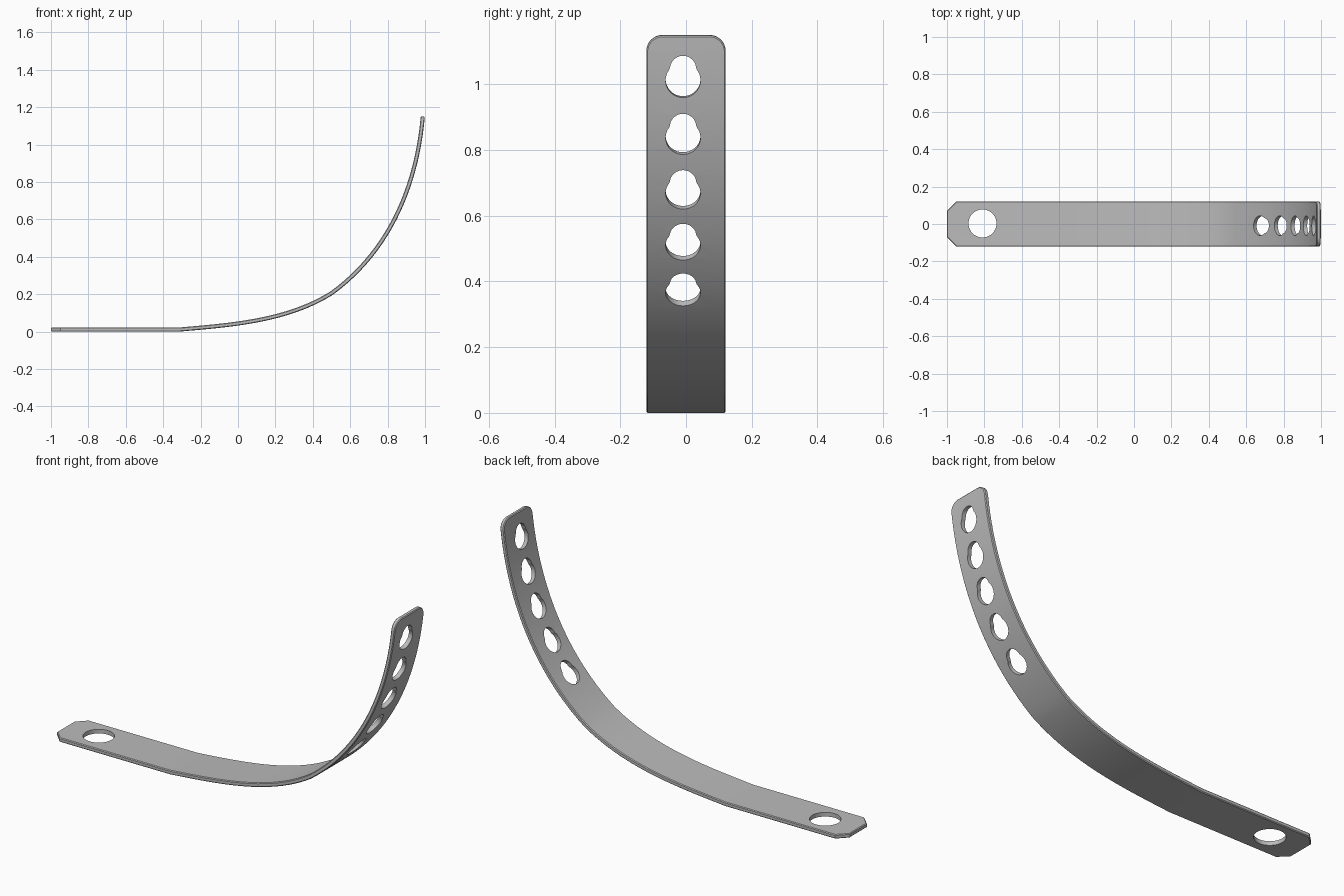
import bpy, bmesh
from math import sin, cos, pi, radians, sqrt
from mathutils import Vector
from mathutils.geometry import interpolate_bezier

HALF_W, HALF_T, CORNER = 0.121, 0.011, 0.05

if "Cube" in bpy.data.objects:
    bpy.data.objects.remove(bpy.data.objects["Cube"])

steel = bpy.data.materials.new("grey steel")
steel.use_nodes = True
colour = (0.5, 0.5, 0.5, 1)
steel.diffuse_color = colour
steel.node_tree.nodes["Principled BSDF"].inputs["Base Color"].default_value = colour


def bend(p, a0, q, a1, reach):
    """Curve from p to q with start and end angles in degrees."""
    def direction(a):
        return Vector((cos(radians(a)), sin(radians(a))))
    p, q = Vector(p), Vector(q)
    pts = interpolate_bezier(p, p + direction(a0) * reach, q - direction(a1) * reach, q, 24)
    return [Vector(v[:2]) for v in pts]


# Centre line of the strap: straight tail, gentle sweep, upright curl
path = [Vector((-1, HALF_T))]
path += bend((-0.31, HALF_T), 5, (0.5, 0.205), 32, 0.28)
path += bend((0.5, 0.205), 36, (0.988, 1.15), 85, 0.378)[1:]
dist = [0.0]
for a, b in zip(path, path[1:]):
    dist.append(dist[-1] + (b - a).length)
LENGTH = dist[-1]


def tangent(i):
    a, b = path[max(i - 1, 0)], path[min(i + 1, len(path) - 1)]
    return (b - a).normalized()


def on_path(s, h):
    """Position at distance s along the strap and height h off its centre."""
    i = 0
    while i < len(path) - 2 and s > dist[i + 1]:
        i += 1
    f = (s - dist[i]) / (dist[i + 1] - dist[i])
    p = path[i].lerp(path[i + 1], f)
    t = Vector((1, 0)) if i == 0 else tangent(i).lerp(tangent(i + 1), f).normalized()
    return p.x - t.y * h, p.y + t.x * h


def prism(bm, outline, half):
    face = bm.faces.new([bm.verts.new((x, y, -half)) for x, y in outline])
    top = bmesh.ops.extrude_face_region(bm, geom=[face])["geom"]
    moved = [v for v in top if isinstance(v, bmesh.types.BMVert)]
    bmesh.ops.translate(bm, verts=moved, vec=(0, 0, 2 * half))


def make_object(name, bm):
    bmesh.ops.recalc_face_normals(bm, faces=bm.faces)
    mesh = bpy.data.meshes.new(name)
    bm.to_mesh(mesh)
    bm.free()
    mesh.materials.append(steel)
    obj = bpy.data.objects.new(name, mesh)
    bpy.context.collection.objects.link(obj)
    return obj


# Flat blank: clipped corners at the tail, rounded corners at the tip
side = [(0, HALF_W - CORNER), (CORNER, HALF_W)]
for k in range(9):
    a = pi / 2 * (1 - k / 8)
    side.append((LENGTH - CORNER + CORNER * cos(a), HALF_W - CORNER + CORNER * sin(a)))
outline = side + [(x, -y) for x, y in reversed(side)]
bm = bmesh.new()
prism(bm, outline, HALF_T)
rim = [e for e in bm.edges if abs(e.verts[0].co.z - e.verts[1].co.z) < 1e-5]
bmesh.ops.bevel(bm, geom=rim, offset=0.004, segments=1, affect='EDGES')
for s in dist[1:-1]:
    bmesh.ops.bisect_plane(bm, geom=bm.verts[:] + bm.edges[:] + bm.faces[:],
                           plane_co=(s, 0, 0), plane_no=(1, 0, 0))
strap = make_object("curved_strap", bm)


# Hole cutters: one round bolt hole and a row of five keyholes
def hole(s, y, radius, lobe=0.0, shift=0.0):
    pts = []
    for k in range(48):
        a = 2 * pi * k / 48
        r = radius
        inside = lobe ** 2 - (shift * sin(a)) ** 2
        if inside > 0:
            r = max(r, shift * cos(a) + sqrt(inside))
        pts.append((s + r * cos(a), y + r * sin(a)))
    prism(cut, pts, 0.1)


cut = bmesh.new()
hole(0.19, 0.003, 0.075)
for n in range(5):
    hole(LENGTH - 0.137 - 0.178 * n, -0.009, 0.053, 0.04, 0.035)
cutter = make_object("hole_cutter", cut)
cutter.hide_render = True

mod = strap.modifiers.new("holes", 'BOOLEAN')
mod.operation, mod.solver, mod.object = 'DIFFERENCE', 'EXACT', cutter
graph = bpy.context.evaluated_depsgraph_get()
punched = bpy.data.meshes.new_from_object(strap.evaluated_get(graph))
strap.modifiers.clear()
strap.data = punched
bpy.data.objects.remove(cutter)

# Bend the punched blank along the centre line
for v in punched.vertices:
    x, z = on_path(v.co.x, v.co.z)
    v.co = (x, v.co.y, z)
punched.update()

bpy.ops.object.select_all(action='DESELECT')
strap.select_set(True)
bpy.context.view_layer.objects.active = strap
bpy.ops.object.shade_smooth_by_angle(angle=radians(25))
